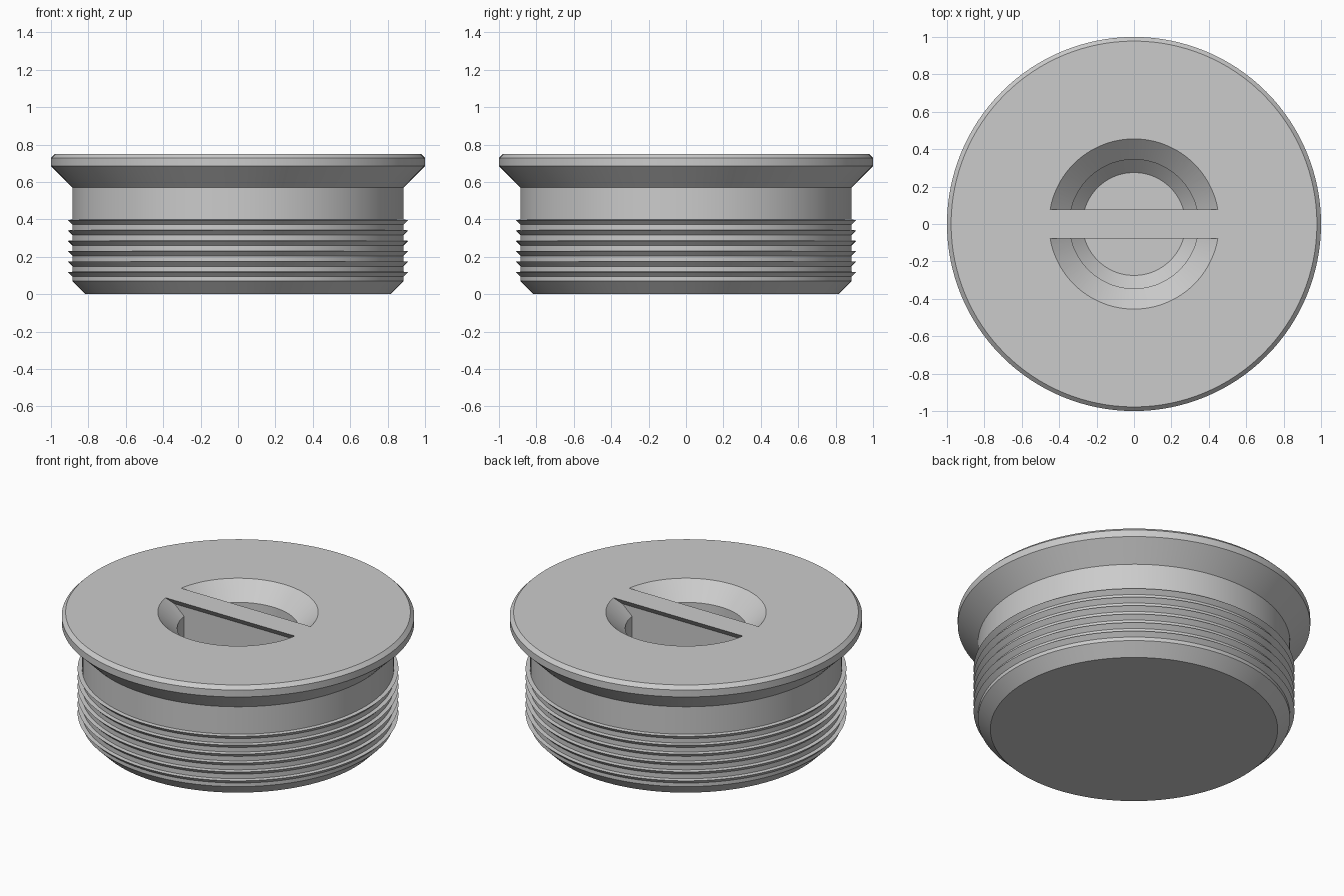
import bpy, bmesh, math

default = bpy.data.objects.get("Cube")
if default:
    bpy.data.objects.remove(default, do_unlink=True)

SEGMENTS = 128
TOP = 0.75

grey = bpy.data.materials.new("plain grey")
grey.use_nodes = True
colour = (0.6, 0.6, 0.6, 1)
grey.diffuse_color = colour
grey.node_tree.nodes["Principled BSDF"].inputs["Base Color"].default_value = colour


def finish(bm, name):
    bmesh.ops.remove_doubles(bm, verts=bm.verts, dist=1e-5)
    bmesh.ops.recalc_face_normals(bm, faces=bm.faces)
    mesh = bpy.data.meshes.new(name)
    bm.to_mesh(mesh)
    bm.free()
    mesh.materials.append(grey)
    obj = bpy.data.objects.new(name, mesh)
    bpy.context.collection.objects.link(obj)
    return obj


def lathe(name, profile):
    """Revolve (radius, height) points around the z axis."""
    bm = bmesh.new()
    verts = [bm.verts.new((r, 0, z)) for r, z in profile]
    edges = [bm.edges.new(pair) for pair in zip(verts, verts[1:])]
    bmesh.ops.spin(bm, geom=verts + edges, cent=(0, 0, 0), axis=(0, 0, 1),
                   angle=math.tau, steps=SEGMENTS, use_merge=False)
    return finish(bm, name)


def prism(name, section, half_length):
    """Extrude a (y, z) section along x."""
    bm = bmesh.new()
    face = bm.faces.new([bm.verts.new((-half_length, y, z)) for y, z in section])
    grown = bmesh.ops.extrude_face_region(bm, geom=[face])["geom"]
    moved = [g for g in grown if isinstance(g, bmesh.types.BMVert)]
    bmesh.ops.translate(bm, verts=moved, vec=(2 * half_length, 0, 0))
    return finish(bm, name)


def subtract(target, cutter):
    cutter.hide_render = True
    mod = target.modifiers.new("cut", "BOOLEAN")
    mod.operation = "DIFFERENCE"
    mod.solver = "EXACT"
    mod.object = cutter
    bpy.context.view_layer.objects.active = target
    bpy.ops.object.modifier_apply(modifier=mod.name)
    bpy.data.objects.remove(cutter, do_unlink=True)


# Plug body: chamfered foot, sawtooth thread rings, neck and flared rim
WALL, CREST = 0.885, 0.91
profile = [(0, 0), (0.815, 0), (WALL, 0.07)]
for i in range(6):
    z = 0.118 + i * 0.0557
    profile += [(WALL, z - 0.025), (CREST, z), (WALL, z + 0.002)]
profile += [(WALL, 0.57), (1, 0.685), (1, 0.728), (0.978, TOP), (0, TOP)]
plug = lathe("threaded_plug", profile)

# Round grip recess, leaving a bridge with undercut edges across the middle
recess = lathe("recess_cutter", [
    (0, 0.43), (0.275, 0.43), (0.345, 0.5), (0.345, TOP - 0.1),
    (0.455, TOP), (0.455, 0.9), (0, 0.9)])
half = [(0.045, 0.3), (0.045, TOP - 0.04), (0.078, TOP), (0.078, 1)]
bridge = prism("bridge_keeper", half + [(-y, z) for y, z in reversed(half)], 0.6)
subtract(recess, bridge)
subtract(plug, recess)

# Smooth round walls, crisp edges
bpy.ops.object.select_all(action="DESELECT")
plug.select_set(True)
bpy.context.view_layer.objects.active = plug
bpy.ops.object.shade_smooth_by_angle(angle=math.radians(25))
